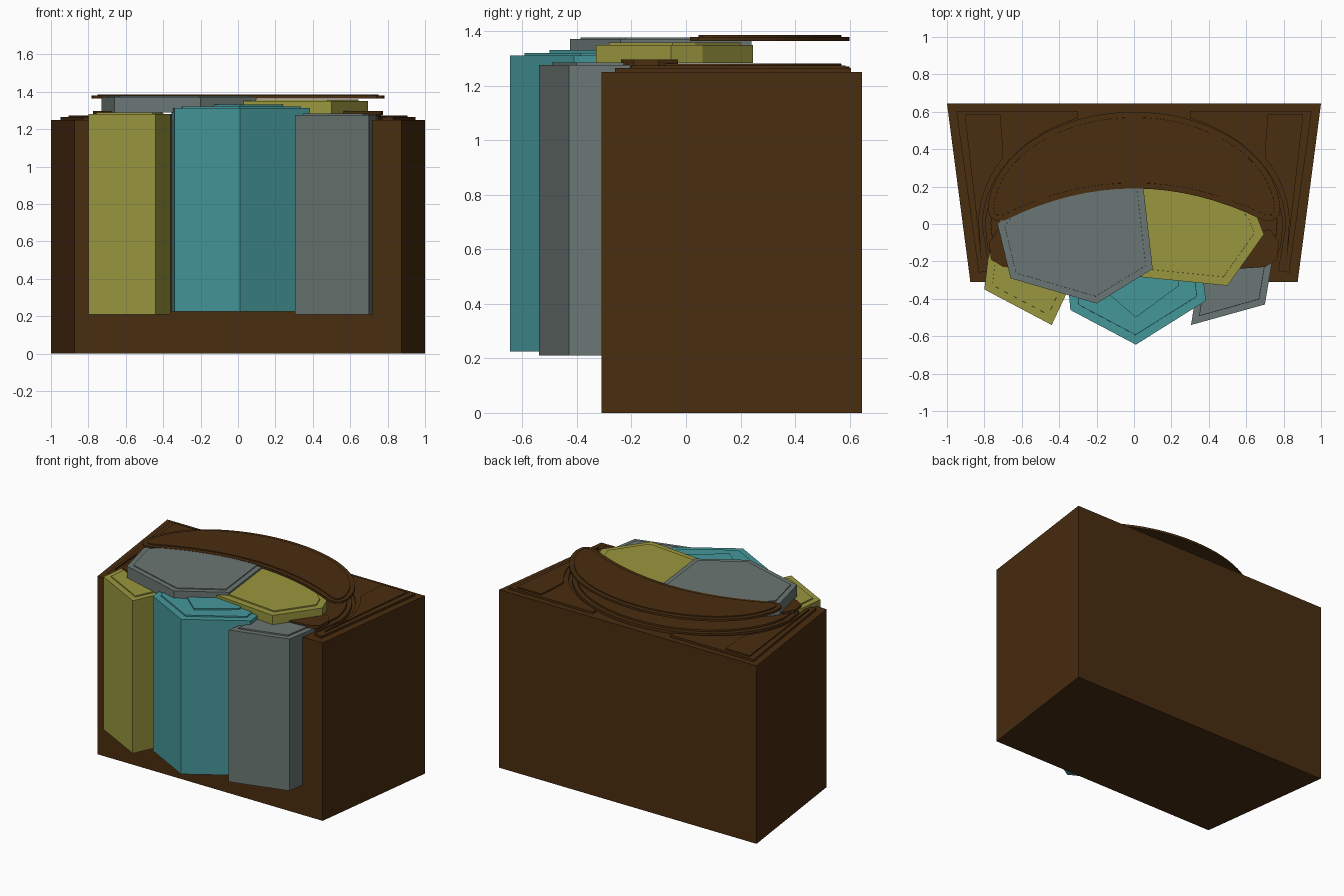
import bpy, bmesh, math

if "Cube" in bpy.data.objects:
    bpy.data.objects.remove(bpy.data.objects["Cube"])


def material(name, rgb):
    m = bpy.data.materials.new(name)
    lin = [((c / 255 + 0.055) / 1.055) ** 2.4 for c in rgb]
    m.diffuse_color = (*lin, 1)
    m.use_nodes = True
    m.node_tree.nodes["Principled BSDF"].inputs["Base Color"].default_value = m.diffuse_color
    return m


BROWN = material("dark brown", (73, 45, 16))
TEAL = material("teal", (69, 151, 154))
GREY = material("slate grey", (106, 118, 115))
YELLOW = material("olive yellow", (154, 151, 63))


def slab(name, pts, z0, z1, mat, inset=0, step=0):
    """Upright prism, with an optional inset raised step on its top."""
    bm = bmesh.new()
    base = bm.faces.new([bm.verts.new((x, y, z0)) for x, y in pts])
    ext = bmesh.ops.extrude_face_region(bm, geom=[base], use_keep_orig=True)
    verts = [g for g in ext["geom"] if isinstance(g, bmesh.types.BMVert)]
    top = [g for g in ext["geom"] if isinstance(g, bmesh.types.BMFace)][0]
    bmesh.ops.translate(bm, verts=verts, vec=(0, 0, z1 - z0))
    bmesh.ops.recalc_face_normals(bm, faces=bm.faces[:])
    if step:
        bmesh.ops.inset_region(bm, faces=[top], thickness=inset, use_even_offset=True)
        bmesh.ops.inset_region(bm, faces=[top], thickness=0.0005, use_even_offset=True)
        bmesh.ops.translate(bm, verts=top.verts[:], vec=(0, 0, step))
    me = bpy.data.meshes.new(name)
    bm.to_mesh(me)
    bm.free()
    me.materials.append(mat)
    ob = bpy.data.objects.new(name, me)
    bpy.context.collection.objects.link(ob)
    return ob


def mirrored(pts):
    return [(-x, y) for x, y in reversed(pts)]


def ellipse(a, b, cy, d0, d1, n):
    angles = [math.radians(d0 + (d1 - d0) * i / n) for i in range(n + 1)]
    return [(a * math.cos(t), cy + b * math.sin(t)) for t in angles]


def crescent(a, b, cy, tip, mid_y):
    """Elliptical back edge, rounded tips, and a shallow curved front edge."""
    back = ellipse(a, b, cy, 5, 175, 36)
    x0, y0 = tip[-1]
    front = []
    for i in range(1, 16):
        x = -x0 + 2 * x0 * i / 16
        front.append((x, mid_y + (y0 - mid_y) * (x / x0) ** 2))
    return back + [(-x, y) for x, y in tip] + front + tip[::-1]


# Tapered body
slab("body", [(-1, 0.645), (1, 0.645), (0.875, -0.31), (-0.875, -0.31)], 0, 1.25, BROWN)

# Raised trim plates in the top corners, following the oval
corner = [(0.83, -0.26), (0.95, 0.605), (0.3, 0.605)]
corner += ellipse(0.81, 0.62, -0.01, 68, 0, 14) + [(0.77, -0.25)]
inner = [(0.815, -0.2), (0.905, 0.585), (0.715, 0.585), (0.70, 0.40)]
inner += ellipse(0.83, 0.66, 0, 32, 2, 8)
for side, flip in (("right", lambda p: p), ("left", mirrored)):
    slab(side + "_corner_trim", flip(corner), 1.24, 1.265, BROWN)
    slab(side + "_corner_panel", flip(inner), 1.24, 1.274, BROWN)

# Lower crescent with tip pads lying over the columns
slab("lower_crescent", crescent(0.80, 0.65, -0.05, [(0.785, -0.12), (0.75, -0.2), (0.66, -0.235)], 0.0),
     1.24, 1.27, BROWN, 0.03, 0.012)
pad = [(0.55, -0.24), (0.70, -0.23), (0.765, -0.19), (0.775, -0.1), (0.73, -0.03), (0.52, -0.04)]
slab("right_tip_pad", pad, 1.275, 1.297, BROWN)
slab("left_tip_pad", mirrored(pad), 1.275, 1.297, BROWN)

# Three stone columns on the front
slab("yellow_column", [(-0.8, -0.35), (-0.44, -0.54), (-0.36, -0.37), (-0.42, -0.1), (-0.71, 0.01), (-0.78, -0.18)],
     0.21, 1.282, YELLOW, 0.04, 0.008)
slab("teal_column", [(-0.34, -0.46), (0.01, -0.645), (0.385, -0.41), (0.36, -0.2), (0.2, -0.05), (-0.2, -0.05), (-0.355, -0.3)],
     0.225, 1.312, TEAL, 0.045, 0.009)
slab("teal_column_facet", [(-0.28, -0.25), (0.01, -0.5), (0.24, -0.33), (0.22, -0.15)], 1.3, 1.331, TEAL)
slab("grey_column", [(0.305, -0.54), (0.70, -0.43), (0.74, -0.19), (0.62, -0.06), (0.36, -0.1), (0.335, -0.35)],
     0.21, 1.276, GREY, 0.035, 0.009)

# Two stone slabs on the top
slab("yellow_top_slab", [(0.0, -0.28), (0.5, -0.33), (0.695, -0.055), (0.65, 0.06), (0.45, 0.245), (0.0, 0.245)],
     1.283, 1.35, YELLOW, 0.045, 0.008)
slab("grey_top_slab", [(-0.73, 0.0), (-0.66, -0.29), (-0.2, -0.425), (0.1, -0.24), (0.045, 0.24), (-0.45, 0.24), (-0.67, 0.07)],
     1.288, 1.371, GREY, 0.035, 0.006)

# Upper crescent capping the back of the slabs
slab("upper_crescent", crescent(0.785, 0.55, 0.05, [(0.775, 0.045), (0.74, 0.015), (0.69, 0.02)], 0.19),
     1.364, 1.379, BROWN, 0.03, 0.007)
